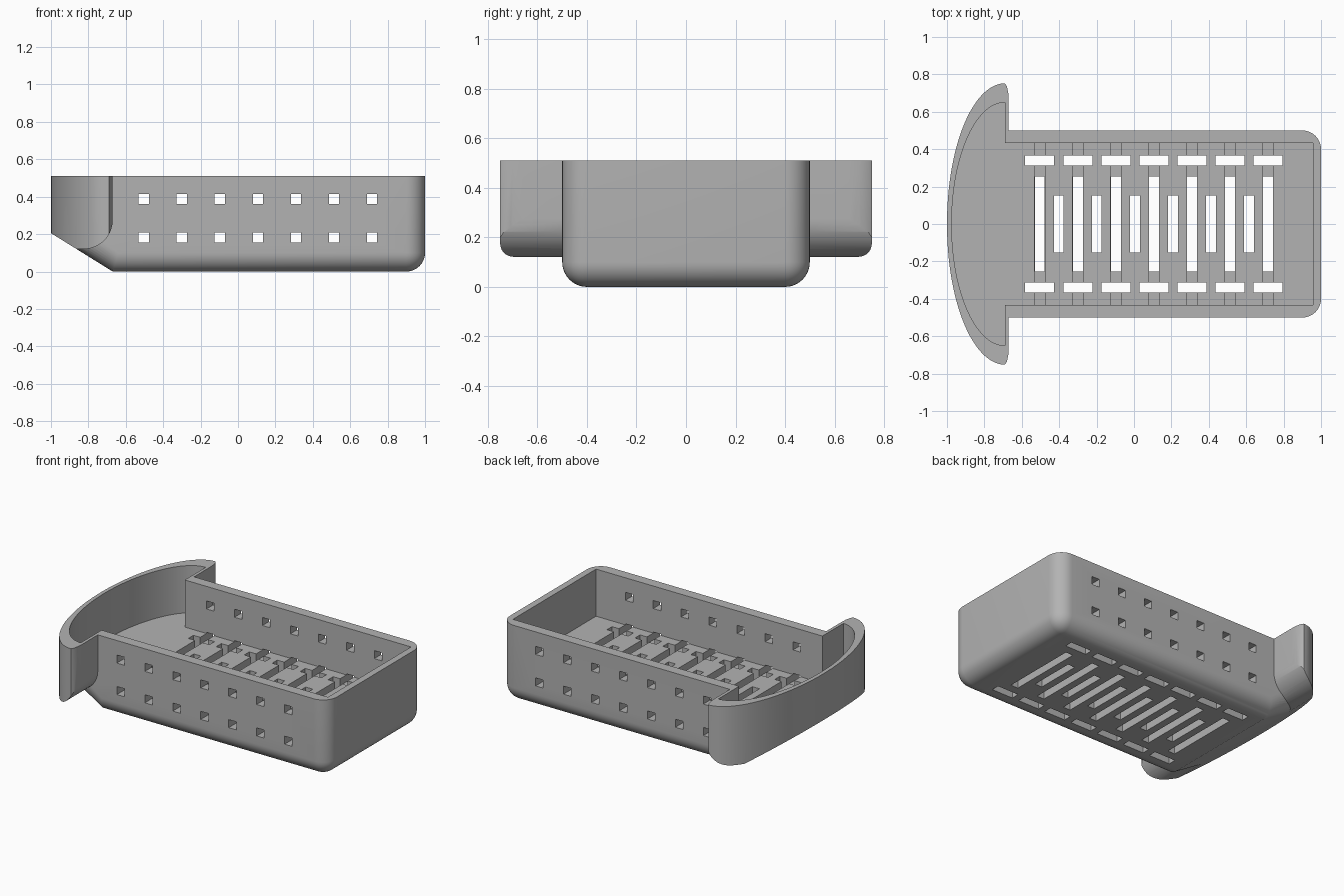
import bpy, bmesh, math
from mathutils import Vector

cube = bpy.data.objects.get("Cube")
if cube:
    bpy.data.objects.remove(cube, do_unlink=True)

TOP, FLOOR, PITCH, FIRST = 0.51, 0.2, 0.2035, -0.504

grey = bpy.data.materials.new("light_grey")
grey.use_nodes = True
colour = (0.45, 0.45, 0.45, 1)
grey.diffuse_color = colour
bsdf = next(n for n in grey.node_tree.nodes if n.type == "BSDF_PRINCIPLED")
bsdf.inputs["Base Color"].default_value = colour


def add_object(name, bm):
    bmesh.ops.recalc_face_normals(bm, faces=bm.faces)
    mesh = bpy.data.meshes.new(name)
    bm.to_mesh(mesh)
    bm.free()
    obj = bpy.data.objects.new(name, mesh)
    bpy.context.collection.objects.link(obj)
    mesh.materials.append(grey)
    return obj


def prism(points, direction):
    """Extrude a closed 3D outline along a direction."""
    bm = bmesh.new()
    face = bm.faces.new([bm.verts.new(p) for p in points])
    ext = bmesh.ops.extrude_face_region(bm, geom=[face])
    verts = [v for v in ext["geom"] if isinstance(v, bmesh.types.BMVert)]
    bmesh.ops.translate(bm, verts=verts, vec=direction)
    return bm


def boxes(name, spans):
    """One object holding separate boxes, each given by centre and size."""
    bm = bmesh.new()
    for centre, size in spans:
        made = bmesh.ops.create_cube(bm, size=1)["verts"]
        for v in made:
            v.co = Vector(centre) + Vector(a * b for a, b in zip(v.co, size))
    return add_object(name, bm)


def combine(target, other, operation):
    mod = target.modifiers.new(operation, "BOOLEAN")
    mod.operation, mod.solver, mod.object = operation, "EXACT", other
    bpy.context.view_layer.objects.active = target
    bpy.ops.object.modifier_apply(modifier=mod.name)
    bpy.data.objects.remove(other, do_unlink=True)


def half_ellipse(cx, a, b, n=48):
    """Points from the +y tip round the -x side to the -y tip."""
    angles = [math.pi * (0.5 + i / n) for i in range(n + 1)]
    return [(cx + a * math.cos(t), b * math.sin(t)) for t in angles]


# Bowed head: plan outline cut to the side profile
tip = [(-0.67, 0.66), (-0.672, 0.70), (-0.68, 0.737)]
plan = tip + half_ellipse(-0.69, 0.31, 0.752) + [(x, -y) for x, y in reversed(tip)]
head = add_object("head", prism([(x, y, -0.1) for x, y in plan], (0, 0, TOP + 0.1)))
arc = [(-0.825 + 0.155 * math.sin(t), 0.275 - 0.155 * math.cos(t))
       for t in [math.pi / 2 * i / 14 for i in range(15)]]
side = [(-1.1, 0.7), (-1.1, 0.267), (-0.863, 0.12)] + arc + [(-0.6, 0.275), (-0.6, 0.7)]
profile = add_object("profile", prism([(x, -1, z) for x, z in side], (0, 2, 0)))
combine(head, profile, "INTERSECT")

# Tray body with a sloped underside and rounded lower and end edges
side = [(-0.865, TOP), (-0.865, 0.121), (-0.67, 0), (1, 0), (1, TOP)]
bm = prism([(x, -0.5, z) for x, z in side], (0, 1, 0))
rounded = []
for e in bm.edges:
    mid = (e.verts[0].co + e.verts[1].co) / 2
    crease = mid.x < 0 and abs(mid.y) < 0.1
    if mid.z < TOP - 0.01 and mid.x > -0.86 and not crease:
        rounded.append(e)
bmesh.ops.bevel(bm, geom=rounded, offset=0.1, segments=10, profile=0.5, affect="EDGES")
tray = add_object("tray", bm)
combine(tray, head, "UNION")

# Hollow interior
plan = half_ellipse(-0.69, 0.285, 0.65)
plan += [(-0.69, -0.432), (0.957, -0.432), (0.957, 0.432), (-0.69, 0.432)]
hollow = add_object("hollow", prism([(x, y, FLOOR) for x, y in plan], (0, 0, 1)))
combine(tray, hollow, "DIFFERENCE")

# Square side holes; the lower row also grooves the floor
xs = [FIRST + PITCH * i for i in range(7)]
for z in (0.388, 0.181):
    holes = boxes("holes", [((x, 0, z), (0.055, 1.4, 0.053)) for x in xs])
    combine(tray, holes, "DIFFERENCE")

# Drain slots through the floor
long_slots = [((x, 0, 0.1), (0.053, 0.51, 0.3)) for x in xs]
short_slots = [((x + PITCH / 2, 0, 0.1), (0.052, 0.305, 0.3)) for x in xs[:-1]]
cross_slots = [((x, y, 0.1), (0.155, 0.053, 0.3)) for x in xs for y in (-0.34, 0.34)]
combine(tray, boxes("slots", long_slots + short_slots + cross_slots), "DIFFERENCE")

# Smooth the curved walls, keep edges sharp
bpy.ops.object.select_all(action="DESELECT")
tray.select_set(True)
bpy.context.view_layer.objects.active = tray
bpy.ops.object.shade_smooth_by_angle(angle=math.radians(25))
